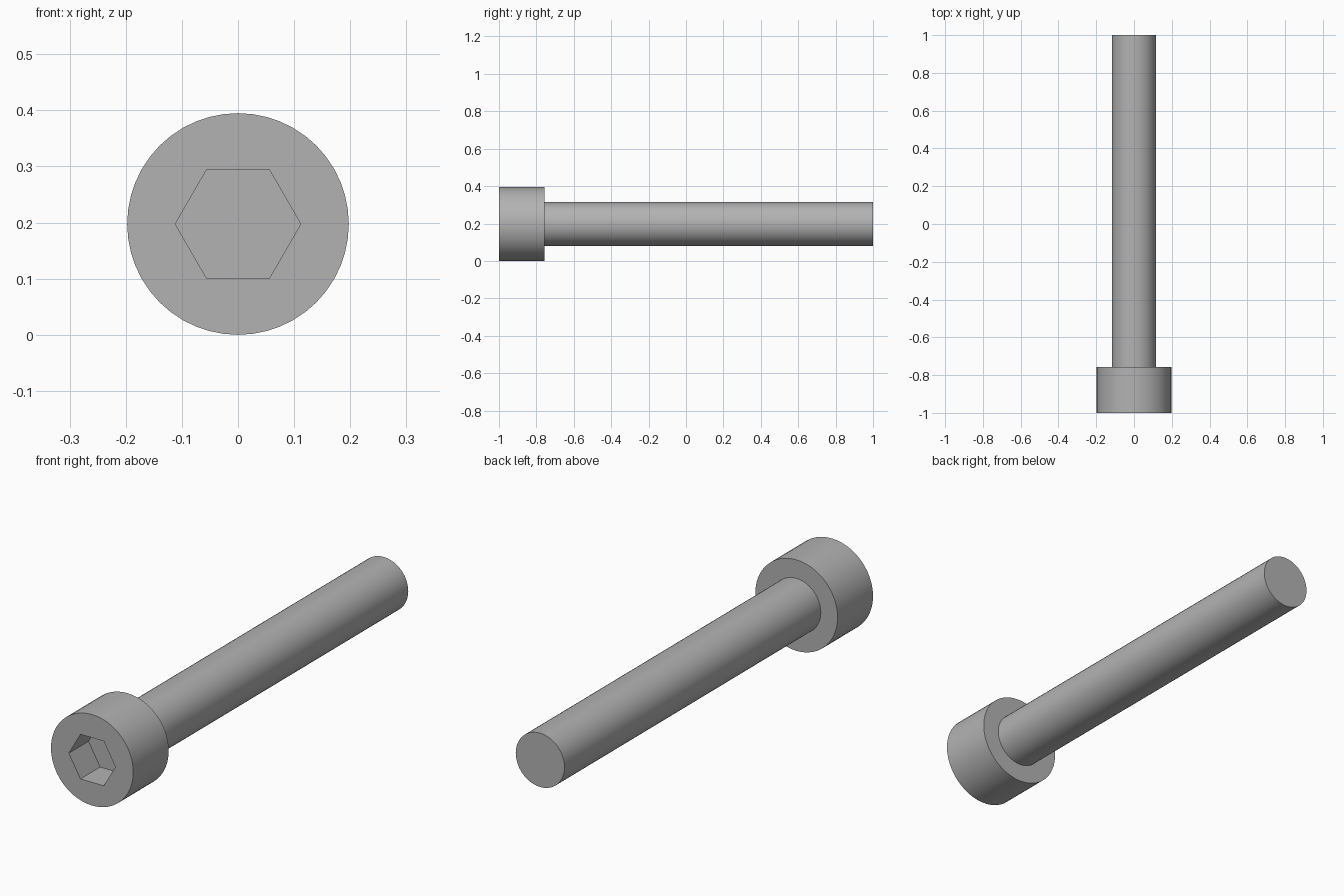
import bpy, bmesh, math
from mathutils import Matrix, Vector

cube = bpy.data.objects.get("Cube")
if cube:
    bpy.data.objects.remove(cube)

HEAD_R, SHANK_R, HEX_R = 0.1975, 0.117, 0.1118
FRONT, SHOULDER, END = -1.0, -0.757, 1.0
SOCKET_DEPTH = 0.135
SIDES = 48

steel = bpy.data.materials.new("grey steel")
steel.use_nodes = True
colour = (0.45, 0.45, 0.45, 1)
steel.diffuse_color = colour
steel.node_tree.nodes["Principled BSDF"].inputs["Base Color"].default_value = colour


def prism(name, radius, y0, y1, sides):
    """Prism along y with a corner on the +x side."""
    mesh = bpy.data.meshes.new(name)
    bm = bmesh.new()
    bmesh.ops.create_cone(bm, cap_ends=True, segments=sides,
                          radius1=radius, radius2=radius, depth=y1 - y0)
    corner = bm.verts[:][0].co
    turn = Matrix.Rotation(-math.atan2(corner.y, corner.x), 4, "Z")
    place = Matrix.Translation(Vector((0, (y0 + y1) / 2, HEAD_R)))
    bm.transform(place @ Matrix.Rotation(math.pi / 2, 4, "X") @ turn)
    bm.to_mesh(mesh)
    bm.free()
    mesh.materials.append(steel)
    obj = bpy.data.objects.new(name, mesh)
    bpy.context.collection.objects.link(obj)
    return obj


def boolean(target, other, operation):
    mod = target.modifiers.new(operation.lower(), "BOOLEAN")
    mod.operation = operation
    mod.solver = "EXACT"
    mod.object = other
    bpy.ops.object.select_all(action="DESELECT")
    target.select_set(True)
    bpy.context.view_layer.objects.active = target
    bpy.ops.object.modifier_apply(modifier=mod.name)
    bpy.data.objects.remove(other)


# Head and shank fused into one solid, then the hexagonal socket
screw = prism("socket_head_screw", HEAD_R, FRONT, SHOULDER, SIDES)
boolean(screw, prism("shank", SHANK_R, SHOULDER - 0.05, END, SIDES), "UNION")
boolean(screw, prism("hex_socket_cutter", HEX_R, FRONT - 0.1, FRONT + SOCKET_DEPTH, 6),
        "DIFFERENCE")

# Smooth round sides with crisp rims
bpy.ops.object.shade_smooth_by_angle(angle=math.radians(30))
